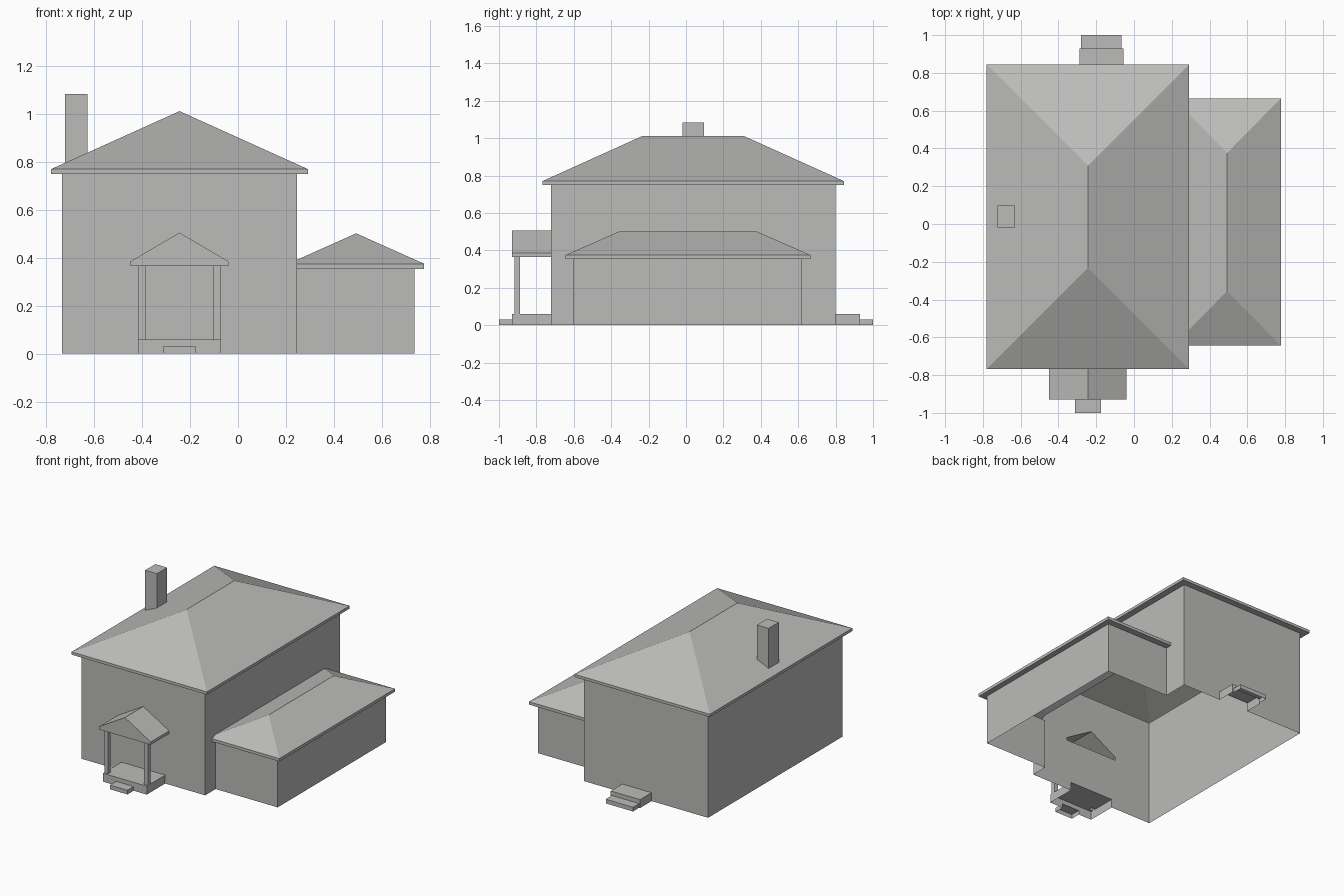
import bpy, bmesh
from itertools import product
from mathutils import Vector

cube = bpy.data.objects.get("Cube")
if cube:
    bpy.data.objects.remove(cube, do_unlink=True)

GREY = (0.5, 0.5, 0.49, 1)
grey = bpy.data.materials.new("plain_grey")
grey.use_nodes = True
grey.diffuse_color = GREY
grey.node_tree.nodes["Principled BSDF"].inputs["Base Color"].default_value = GREY

parts = []  # (name, convex corner points)


def box(name, x, y, z):
    parts.append((name, list(product(x, y, z))))


def roof(name, x, y, z, ridge_y):
    """Eave slab between z[0] and z[1], rising to a ridge along y at z[2]."""
    mid = sum(x) / 2
    parts.append((name, list(product(x, y, z[:2])) + [(mid, r, z[2]) for r in ridge_y]))


# Walls reach below ground, and are trimmed there later
box("main_walls", (-0.735, 0.246), (-0.722, 0.80), (-0.3, 0.76))
box("annex_walls", (0.1, 0.737), (-0.604, 0.62), (-0.2, 0.365))

# Hipped roofs
roof("main_roof", (-0.78, 0.292), (-0.768, 0.845), (0.75, 0.77, 1.012), (-0.232, 0.308))
roof("annex_roof", (0.209, 0.777), (-0.643, 0.665), (0.354, 0.375, 0.502), (-0.356, 0.376))
box("chimney", (-0.722, -0.629), (-0.018, 0.097), (0.5, 1.083))

# Front porch
box("porch_base", (-0.417, -0.071), (-0.93, -0.5), (-0.15, 0.06))
box("porch_step", (-0.313, -0.175), (-1.0, -0.6), (-0.1, 0.03))
roof("porch_roof", (-0.449, -0.04), (-0.93, -0.6), (0.365, 0.385, 0.505), (-0.93, -0.6))
for side, x in (("right", -0.416), ("left", -0.102)):
    box("porch_post_" + side, (x, x + 0.03), (-0.917, -0.888), (0.04, 0.375))

# Back doorstep
box("back_landing", (-0.288, -0.055), (0.6, 0.93), (-0.15, 0.06))
box("back_step", (-0.28, -0.065), (0.7, 1.0), (-0.1, 0.03))


def add_object(name, bm, slots):
    mesh = bpy.data.meshes.new(name)
    bm.to_mesh(mesh)
    bm.free()
    for _ in range(slots):
        mesh.materials.append(grey)
    obj = bpy.data.objects.new(name, mesh)
    bpy.context.scene.collection.objects.link(obj)
    return obj


# Solid parts, each tagged by its material slot
solids = []
for i, (name, points) in enumerate(parts):
    bm = bmesh.new()
    bmesh.ops.convex_hull(bm, input=[bm.verts.new(p) for p in points])
    bmesh.ops.dissolve_limit(bm, angle_limit=0.01, verts=bm.verts, edges=bm.edges)
    bmesh.ops.recalc_face_normals(bm, faces=bm.faces)
    for f in bm.faces:
        f.material_index = i
    solids.append(add_object(name + "_solid", bm, len(parts)))

# Join the solids into one continuous outer shell
for other in solids[1:]:
    mod = solids[0].modifiers.new("join", 'BOOLEAN')
    mod.operation = 'UNION'
    mod.solver = 'EXACT'
    mod.material_mode = 'INDEX'
    mod.object = other
bpy.context.view_layer.update()
shell = bmesh.new()
shell.from_object(solids[0], bpy.context.evaluated_depsgraph_get())

# Trim at ground level, leaving the shell open underneath
bmesh.ops.bisect_plane(shell, geom=shell.verts[:] + shell.edges[:] + shell.faces[:],
                       plane_co=Vector(), plane_no=Vector((0, 0, 1)), clear_inner=True)

# Split the shell back into its named parts
for i, (name, points) in enumerate(parts):
    bm = shell.copy()
    bmesh.ops.delete(bm, geom=[f for f in bm.faces if f.material_index != i], context='FACES')
    for f in bm.faces:
        f.material_index = 0
    add_object(name, bm, 1)
shell.free()
for obj in solids:
    bpy.data.objects.remove(obj, do_unlink=True)
